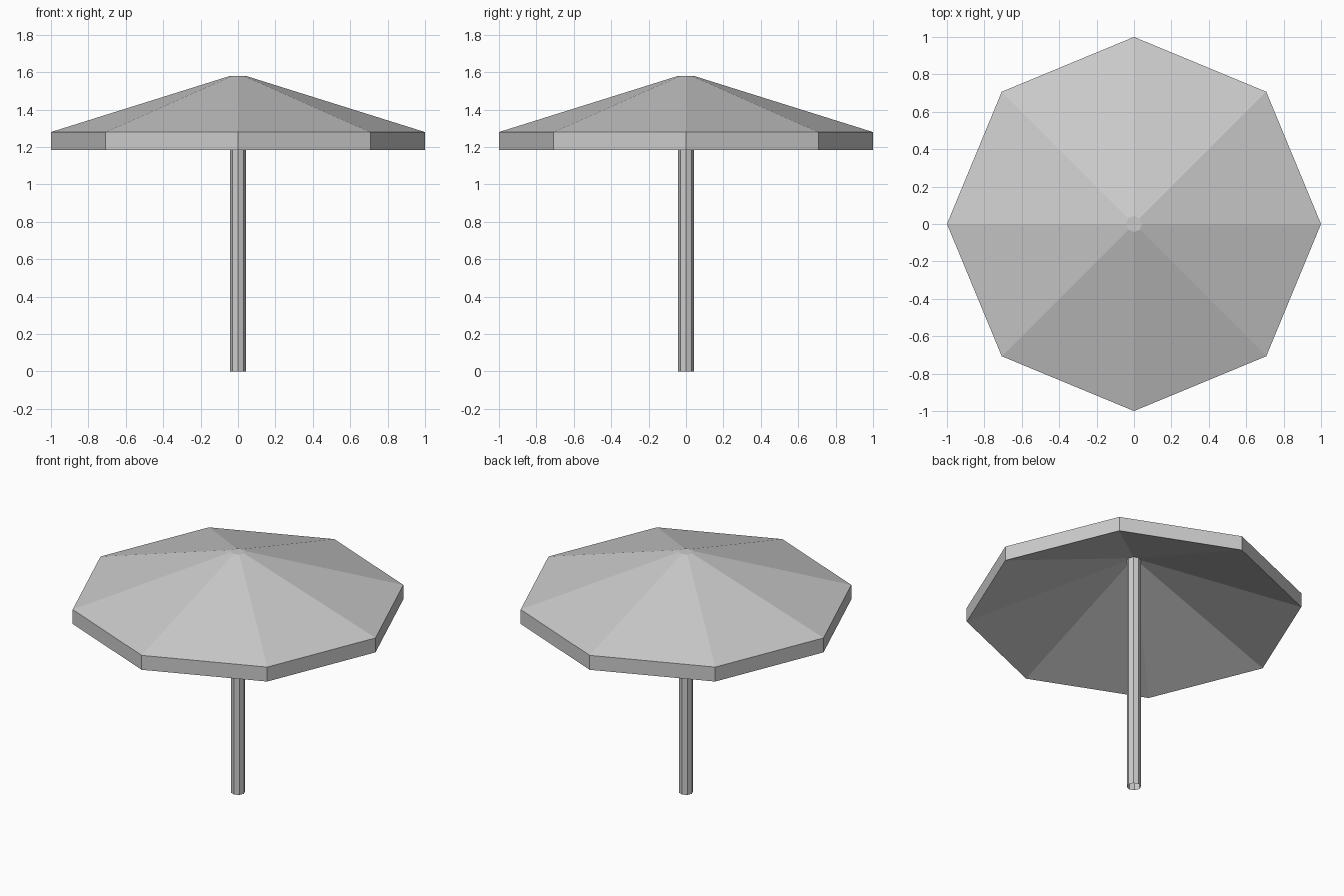
import bpy
import bmesh
from math import cos, sin, pi

cube = bpy.data.objects.get("Cube")
if cube:
    bpy.data.objects.remove(cube, do_unlink=True)

SIDES = 8
POLE_R = 0.043
POLE_TOP = 1.555

grey = bpy.data.materials.new("plain grey")
grey.use_nodes = True
colour = (0.6, 0.6, 0.6, 1)
grey.diffuse_color = colour
grey.node_tree.nodes["Principled BSDF"].inputs["Base Color"].default_value = colour


def lathe(name, profile, cap_last=False):
    """Sweep (radius, height) points, outer side first, round eight flat sides."""
    bm = bmesh.new()
    rings = [[bm.verts.new((r * cos(2 * pi * i / SIDES), r * sin(2 * pi * i / SIDES), z))
              for i in range(SIDES)] for r, z in profile]
    for low, high in zip(rings, rings[1:]):
        for i in range(SIDES):
            j = (i + 1) % SIDES
            bm.faces.new((low[i], low[j], high[j], high[i]))
    if cap_last:
        bm.faces.new(rings[-1])
    mesh = bpy.data.meshes.new(name)
    bm.to_mesh(mesh)
    bm.free()
    mesh.materials.append(grey)
    obj = bpy.data.objects.new(name, mesh)
    bpy.context.collection.objects.link(obj)
    return obj


# Canopy: sloping underside, upright rim, sloping roof and small flat top
lathe("canopy", [(POLE_R, POLE_TOP), (1, 1.185), (1, 1.28), (POLE_R, 1.58)], cap_last=True)

# Pole: open eight-sided tube up to the underside
lathe("pole", [(POLE_R, 0), (POLE_R, POLE_TOP)])
